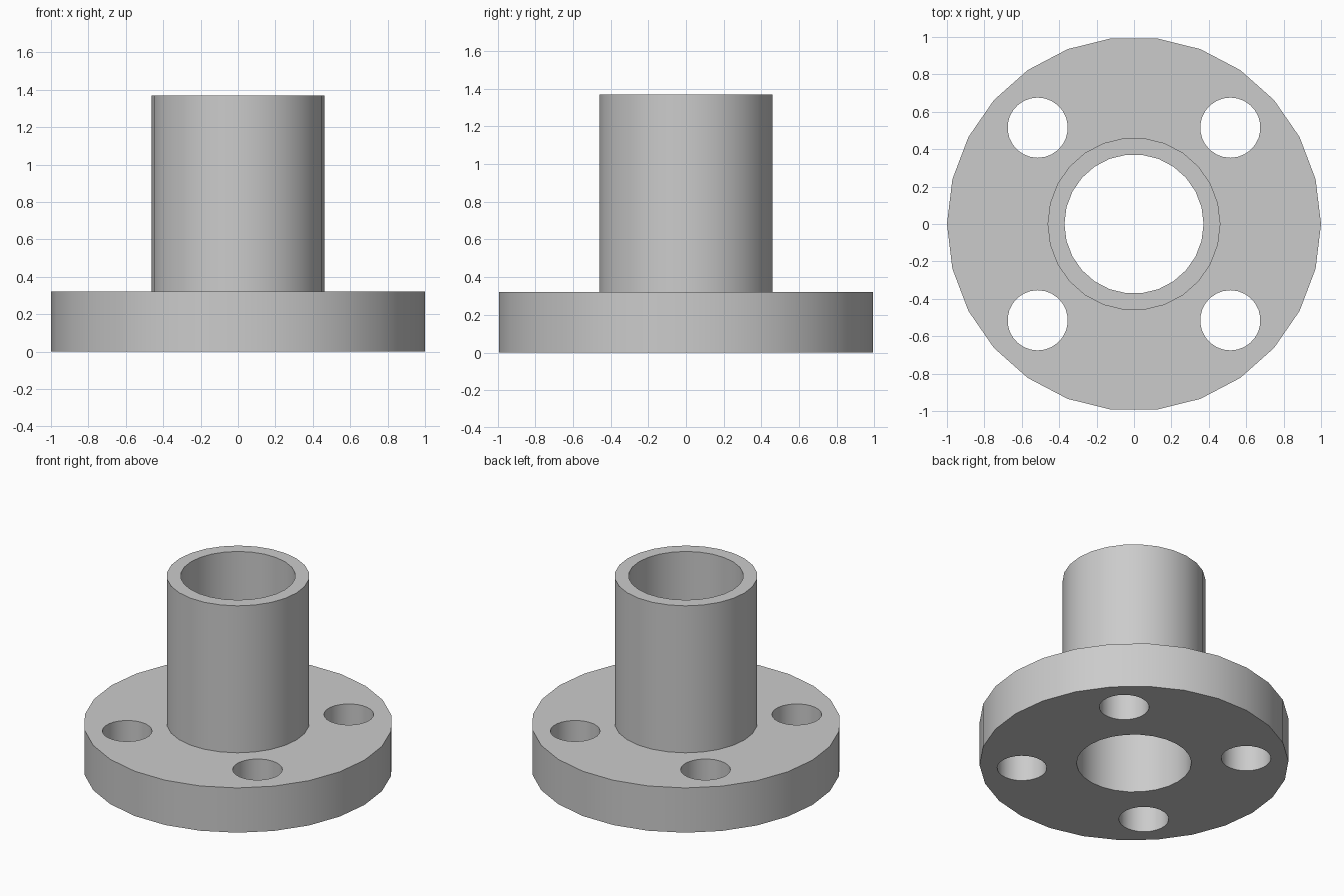
import bpy
import bmesh
import math
from mathutils import Matrix, Vector

SIDES = 26
FLANGE_R, FLANGE_H = 1.0, 0.32
TUBE_R, BORE_R, TOP = 0.462, 0.372, 1.37
HOLE_R, HOLE_OFFSET = 0.161, 0.515

cube = bpy.data.objects.get("Cube")
if cube:
    bpy.data.objects.remove(cube, do_unlink=True)

grey = bpy.data.materials.new("plain grey")
grey.use_nodes = True
colour = (0.6, 0.6, 0.6, 1)
grey.diffuse_color = colour
grey.node_tree.nodes["Principled BSDF"].inputs["Base Color"].default_value = colour


def make_object(name, bm):
    bmesh.ops.recalc_face_normals(bm, faces=bm.faces)
    mesh = bpy.data.meshes.new(name)
    bm.to_mesh(mesh)
    bm.free()
    mesh.materials.append(grey)
    obj = bpy.data.objects.new(name, mesh)
    bpy.context.collection.objects.link(obj)
    return obj


# Flange and hollow neck, turned from one closed profile
profile = [(BORE_R, 0), (FLANGE_R, 0), (FLANGE_R, FLANGE_H),
           (TUBE_R, FLANGE_H), (TUBE_R, TOP), (BORE_R, TOP)]
bm = bmesh.new()
verts = [bm.verts.new((r, 0, z)) for r, z in profile]
edges = [bm.edges.new((v, verts[i - 1])) for i, v in enumerate(verts)]
bmesh.ops.spin(bm, geom=verts + edges, cent=(0, 0, 0), axis=(0, 0, 1),
               angle=math.tau, steps=SIDES, use_merge=True)
bmesh.ops.remove_doubles(bm, verts=bm.verts, dist=0.0001)
pipe_flange = make_object("pipe_flange", bm)

# Four bolt holes
bm = bmesh.new()
for sx in (-1, 1):
    for sy in (-1, 1):
        spot = Vector((sx * HOLE_OFFSET, sy * HOLE_OFFSET, FLANGE_H / 2))
        bmesh.ops.create_cone(bm, cap_ends=True, segments=SIDES,
                              radius1=HOLE_R, radius2=HOLE_R,
                              depth=FLANGE_H * 2,
                              matrix=Matrix.Translation(spot))
bolt_holes = make_object("bolt_hole_cutter", bm)
bolt_holes.hide_render = True

cut = pipe_flange.modifiers.new("bolt holes", "BOOLEAN")
cut.operation = "DIFFERENCE"
cut.solver = "EXACT"
cut.object = bolt_holes
bpy.ops.object.select_all(action="DESELECT")
pipe_flange.select_set(True)
bpy.context.view_layer.objects.active = pipe_flange
bpy.ops.object.modifier_apply(modifier=cut.name)
bpy.data.objects.remove(bolt_holes, do_unlink=True)

# Smooth round walls, sharp rims
bpy.ops.object.shade_smooth_by_angle(angle=math.radians(30))
